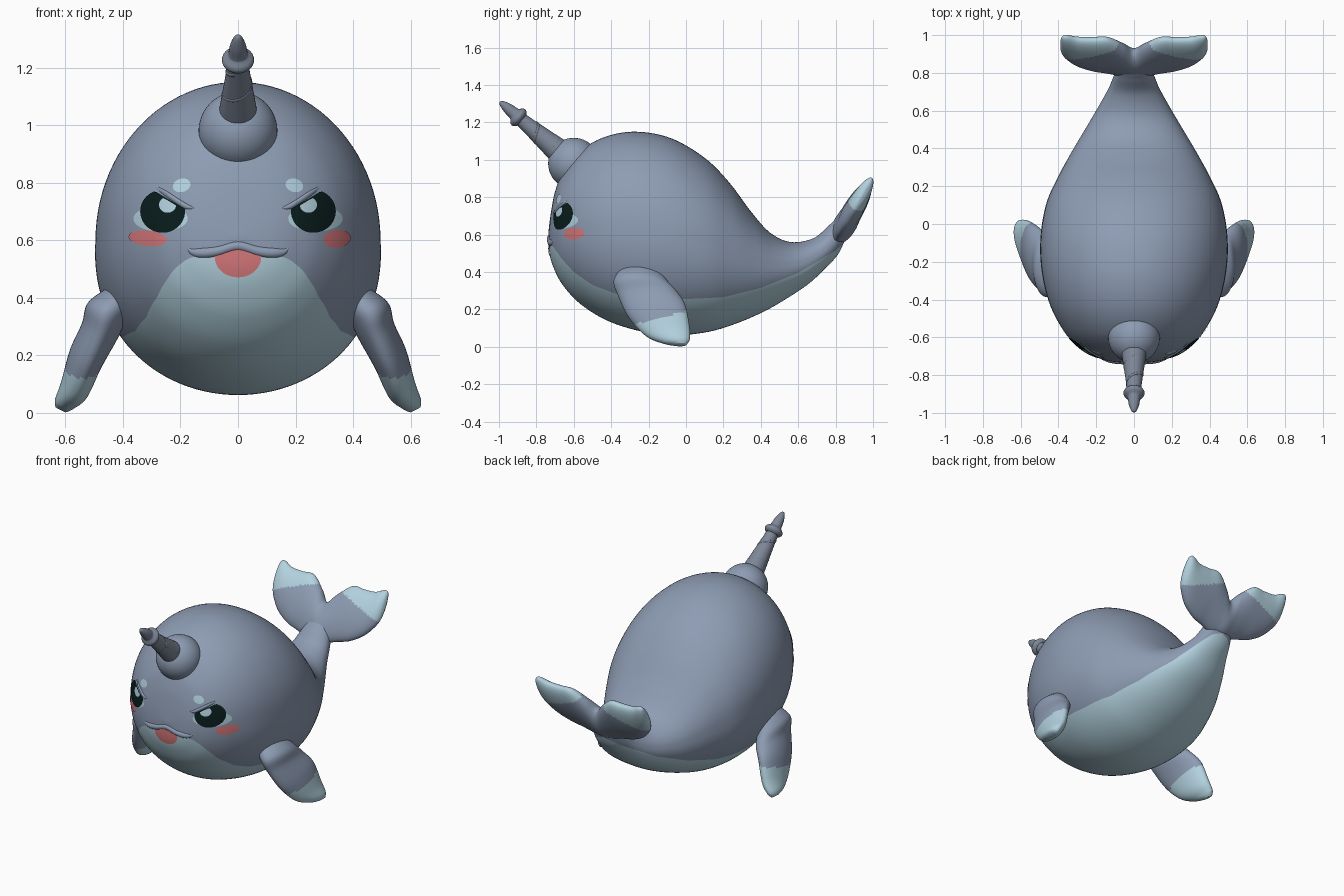
import bpy, bmesh, math
from mathutils import Vector as V
from mathutils.bvhtree import BVHTree

if "Cube" in bpy.data.objects:
    bpy.data.objects.remove(bpy.data.objects["Cube"])


def material(name, rgb):
    m = bpy.data.materials.new(name)
    m.diffuse_color = (*rgb, 1)
    m.use_nodes = True
    m.node_tree.nodes["Principled BSDF"].inputs["Base Color"].default_value = m.diffuse_color
    return m


GREY = material("slate_blue", (0.268, 0.332, 0.45))
LIGHT = material("pale_blue", (0.45, 0.645, 0.74))
PINK = material("coral_pink", (0.68, 0.19, 0.20))
DARK = material("eye_black_green", (0.003, 0.012, 0.012))
HORN = material("horn_grey", (0.205, 0.24, 0.31))


def make(name, verts, faces, mats, rule=None, recalc=True):
    me = bpy.data.meshes.new(name)
    bm = bmesh.new()
    bv = [bm.verts.new(v) for v in verts]
    for i, f in enumerate(faces):
        face = bm.faces.new([bv[k] for k in f])
        face.smooth = True
        if rule:
            face.material_index = int(rule(i, face.calc_center_median()))
    if recalc:
        bmesh.ops.recalc_face_normals(bm, faces=bm.faces)
    else:
        bm.normal_update()
        for face in bm.faces:
            if face.normal.y > 0:
                face.normal_flip()
    bm.to_mesh(me)
    bm.free()
    for m in mats:
        me.materials.append(m)
    ob = bpy.data.objects.new(name, me)
    bpy.context.collection.objects.link(ob)
    return ob


def spline(rows, sub):
    """Catmull-Rom through rows of equal-length tuples."""
    out = []
    for i in range(len(rows) - 1):
        p0, p1 = rows[max(i - 1, 0)], rows[i]
        p2, p3 = rows[i + 1], rows[min(i + 2, len(rows) - 1)]
        for k in range(sub):
            t = k / sub
            out.append([0.5 * (2 * b + (c - a) * t + (2 * a - 5 * b + 4 * c - d) * t * t
                               + (3 * b - a - 3 * c + d) * t ** 3)
                        for a, b, c, d in zip(p0, p1, p2, p3)])
    out.append(list(rows[-1]))
    return out


def loft(name, stations, mats, sub=6, n=32, angles=None, rule=None, bulge=0.0):
    """Elliptical rings; a station is (edge a, edge b, thickness vector)."""
    rows = spline([(*a, *b, *t) for a, b, t in stations], sub)
    verts, faces = [], []
    for r in rows:
        a, b, t = V(r[0:3]), V(r[3:6]), V(r[6:9])
        ring = angles(a, b) if angles else [2 * math.pi * k / n for k in range(n)]
        n = len(ring)
        verts += [(a + b) / 2 + math.cos(p) * (a - b) / 2
                  + math.sin(p) * (1 + bulge * max(0, -math.cos(p))) * t for p in ring]
    for i in range(len(rows) - 1):
        for j in range(n):
            k = (j + 1) % n
            faces.append((i * n + j, i * n + k, (i + 1) * n + k, (i + 1) * n + j))
    faces += [tuple(range(n)), tuple(range(len(verts) - n, len(verts)))]
    make(name, verts, faces, mats, rule)
    return verts, faces


# Body: top y,z / bottom y,z / half width, from nose to tail
BODY = [(-.735, .62, -.735, .60, .02), (-.722, .72, -.73, .50, .125), (-.70, .83, -.705, .415, .205),
        (-.66, .93, -.655, .325, .285), (-.575, 1.04, -.56, .225, .37), (-.44, 1.12, -.41, .135, .445),
        (-.27, 1.15, -.22, .078, .488), (-.08, 1.115, -.05, .062, .493), (.10, 1.01, .12, .08, .462),
        (.23, .88, .27, .125, .40), (.35, .72, .42, .19, .325), (.45, .61, .55, .265, .255),
        (.56, .56, .66, .34, .19), (.68, .58, .745, .42, .135), (.76, .645, .81, .49, .105),
        (.80, .68, .845, .56, .085), (.835, .68, .86, .61, .04)]
# Height of the belly colour line along the length
LINE = [(-.74, .56), (-.71, .535), (-.66, .465), (-.6, .40), (-.5, .33), (-.38, .285), (-.2, .265),
        (0, .255), (.2, .265), (.4, .315), (.6, .395), (.8, .515), (.9, .60)]
UP, LOW = 72, 32


def belly_height(y):
    for (y0, z0), (y1, z1) in zip(LINE, LINE[1:]):
        if y <= y1:
            return z0 + (z1 - z0) * (y - y0) / (y1 - y0)
    return LINE[-1][1]


def body_angles(a, b):
    lo, hi = 0.3 * math.pi, 0.98 * math.pi
    for _ in range(24):
        mid = (lo + hi) / 2
        p = (a + b) / 2 + math.cos(mid) * (a - b) / 2
        lo, hi = (mid, hi) if p.z > belly_height(p.y) else (lo, mid)
    return [-lo + 2 * lo * k / UP for k in range(UP)] + \
           [lo + 2 * (math.pi - lo) * k / LOW for k in range(LOW)]


NQ = (len(BODY) - 1) * 8 * (UP + LOW)
verts, faces = loft("body", [((0, a, b), (0, c, d), (w, 0, 0)) for a, b, c, d, w in BODY],
                    [GREY, LIGHT], sub=8, angles=body_angles, bulge=.08,
                    rule=lambda i, c: i < NQ and i % (UP + LOW) >= UP)
TREE = BVHTree.FromPolygons(verts, faces)


def on_body(x, z, off=0.0):
    p = TREE.ray_cast(V((x, -3, z)), V((0, 1, 0)))
    nrm = p[1] if p[1].y < 0 else -p[1]
    return p[0] + nrm * off


def patch(name, cx, cz, rx, rz, mat, off, tilt=0, clip=None, n=48, rings=7):
    """Thin painted plate laid on the front of the body."""
    pts = [on_body(cx, cz, off)]
    for r in range(1, rings + 1):
        for k in range(n):
            t = 2 * math.pi * k / n
            u, w = rx * math.cos(t), rz * math.sin(t)
            x = cx + u * math.cos(tilt) - w * math.sin(tilt)
            z = cz + u * math.sin(tilt) + w * math.cos(tilt)
            if clip:
                z = min(z, clip(x))
            pts.append(on_body(cx + (x - cx) * r / rings, cz + (z - cz) * r / rings, off))
    fs = [(0, 1 + k, 1 + (k + 1) % n) for k in range(n)]
    for r in range(rings - 1):
        o = 1 + r * n
        fs += [(o + k, o + n + k, o + n + (k + 1) % n, o + (k + 1) % n) for k in range(n)]
    make(name, pts, fs, [mat], recalc=False)


def ridge(name, pts, sink=0.0):
    """Tube along (x, z, radius) points on the front of the body."""
    st = []
    for x, z, r in pts:
        p = on_body(x, z, -sink)
        st.append((p + V((0, 0, r)), p - V((0, 0, r)), (0, r, 0)))
    loft(name, st, [GREY], n=16)


# Face
for s, side in ((-1, "left"), (1, "right")):
    def lid(x):
        return .70 + .6 * (abs(x) - .17)
    patch("eye_white_" + side, s * .268, .675, .094, .045, LIGHT, .002, clip=lid)
    patch("eye_" + side, s * .26, .70, .077, .074, DARK, .004, clip=lid)
    patch("eye_glint_" + side, s * .242, .722, .029, .027, LIGHT, .006, clip=lambda x: lid(x) - .006)
    patch("brow_spot_" + side, s * .195, .79, .031, .023, LIGHT, .003, tilt=-s * .3)
    ridge("eyelid_" + side, [(s * .155, .712, .004), (s * .19, .722, .012), (s * .25, .76, .012),
                             (s * .30, .792, .004)], .004)
patch("blush_left", -.312, .607, .066, .027, PINK, .003, tilt=-.1)
patch("blush_right", .342, .605, .047, .031, PINK, .003, tilt=.1)
patch("tongue", 0, .54, .08, .068, PINK, .004, clip=lambda x: .572)
lip = [(.185, .58, .008), (.165, .56, .014), (.125, .556, .019), (.07, .562, .019)]
ridge("upper_lip", [(-x, z, r) for x, z, r in lip] + [(0, .58, .018)] + lip[::-1], .009)

# Horn: dome, tapered shaft with collar, spiral ridge
bpy.ops.mesh.primitive_uv_sphere_add(segments=48, ring_count=24, radius=.137, location=(0, -.60, .98))
dome = bpy.context.object
dome.name = "horn_dome"
dome.data.materials.append(GREY)
bpy.ops.object.shade_smooth()
BASE, AX = V((0, -.62, .995)), V((0, -.765, .644))
SIDE, UPV = V((1, 0, 0)), V((0, .644, .765))
shaft = [(0, .074), (.1, .064), (.2, .052), (.325, .038), (.337, .040), (.347, .051), (.36, .056),
         (.373, .051), (.385, .038), (.395, .033), (.435, .028), (.47, .018), (.487, .009), (.49, .001)]
loft("horn", [(BASE + AX * t + UPV * r, BASE + AX * t - UPV * r, SIDE * r) for t, r in shaft], [HORN], sub=4)
spiral = []
for k in range(29):
    t, ang = .11 + .21 * k / 28, 3.4 * math.pi * k / 28
    out = SIDE * math.cos(ang) + UPV * math.sin(ang)
    p = BASE + AX * t + out * (.073 - .106 * t - .002)
    spiral.append((p + AX * .008, p - AX * .008, out * .004))
loft("horn_spiral", spiral, [HORN], sub=4, n=10)

# Flippers: leading y,z / trailing y,z / x centre / half thickness
FLIP = [(-.35, .415, -.14, .415, .39, .06), (-.387, .35, -.10, .35, .455, .075),
        (-.362, .27, -.045, .29, .483, .068), (-.305, .155, -.003, .22, .53, .062),
        (-.215, .06, .02, .10, .57, .052), (-.125, .022, .02, .04, .604, .036),
        (-.06, .010, .002, .012, .617, .02)]
for s, side in ((-1, "left"), (1, "right")):
    loft("flipper_" + side, [((s * x, a, b), (s * x, c, d), (s * t * .88, 0, t * .45))
                             for a, b, c, d, x, t in FLIP],
         [GREY, LIGHT], sub=10, n=56, rule=lambda i, c: c.z < .19 + .25 * c.y)

# Tail flukes: x / low and high edge along the tilted plane / half thickness
ORIGIN, TILT, NORM = V((0, .808, .58)), V((0, .5, .87)), V((0, -.87, .5))
FLUKE = [(0, -.03, .205, .062), (.06, -.025, .27, .058), (.14, 0, .34, .055), (.22, .025, .34, .052),
         (.30, .075, .345, .047), (.355, .14, .37, .038), (.38, .19, .362, .024), (.39, .24, .32, .006)]
half = [(ORIGIN + TILT * hi + SIDE * x, ORIGIN + TILT * lo + SIDE * x, NORM * t) for x, lo, hi, t in FLUKE]
flip = V((-1, 1, 1))
loft("tail_flukes", [(a * flip, b * flip, t) for a, b, t in half[:0:-1]] + half, [GREY, LIGHT], sub=10, n=72,
     rule=lambda i, c: (c - ORIGIN).dot(TILT) + .4 * abs(c.x) > .33)
